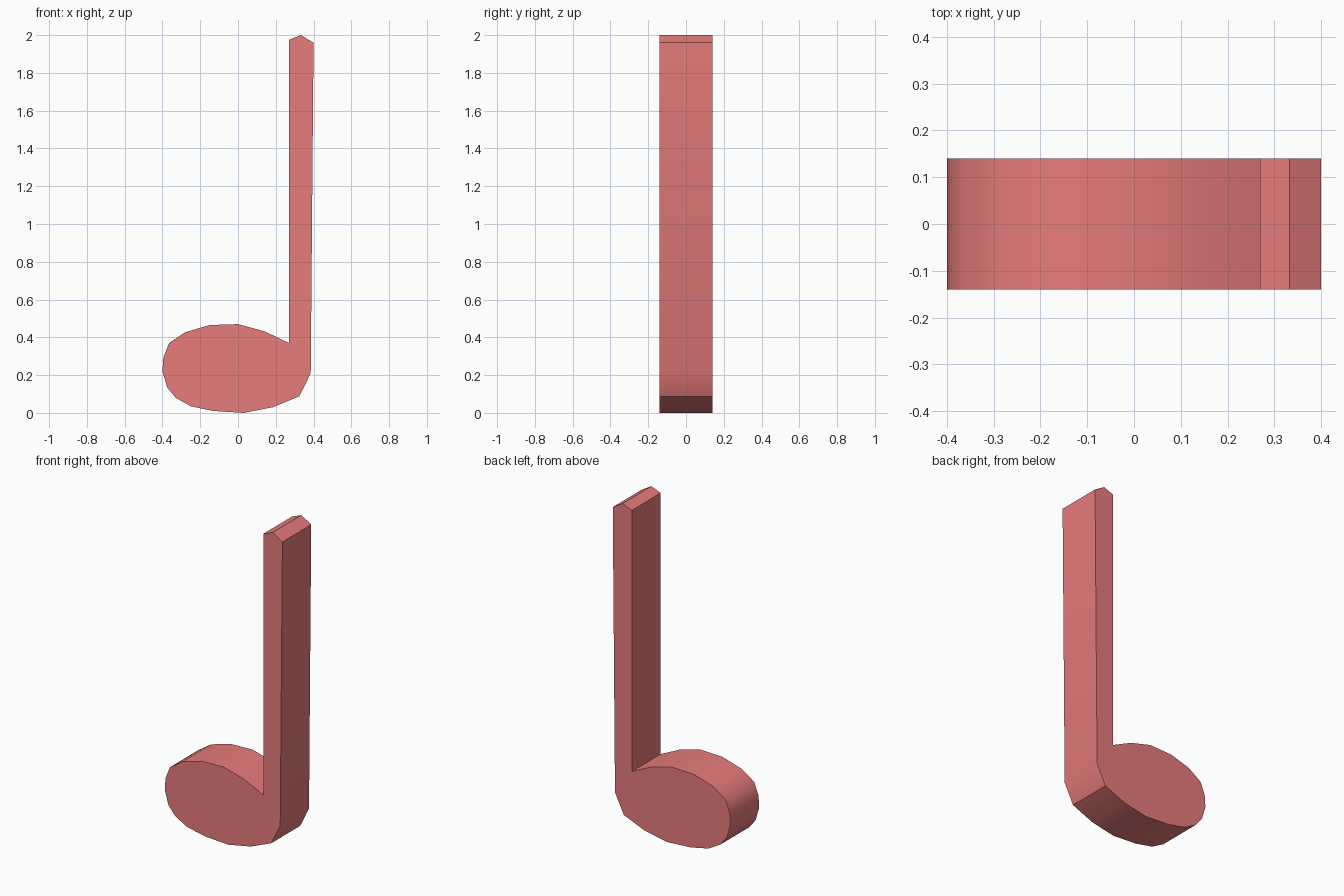
import bpy, bmesh, math

if "Cube" in bpy.data.objects:
    bpy.data.objects.remove(bpy.data.objects["Cube"])

HALF_DEPTH = 0.14

# Outline of head and stem in the x-z plane, clockwise from the inner corner
OUTLINE = [
    (0.27, 0.37), (0.27, 1.975), (0.333, 2.0), (0.40, 1.96),      # stem
    (0.385, 0.21), (0.325, 0.088), (0.185, 0.03), (0.03, 0.0),    # right and underside
    (-0.13, 0.01), (-0.25, 0.035), (-0.33, 0.08), (-0.375, 0.135),
    (-0.40, 0.22), (-0.395, 0.295), (-0.365, 0.37),               # left end
    (-0.28, 0.427), (-0.15, 0.465), (0.0, 0.47), (0.14, 0.432),   # top of head
]

# Extrude the outline into a slab
bm = bmesh.new()
front = bm.faces.new([bm.verts.new((x, -HALF_DEPTH, z)) for x, z in OUTLINE])
ext = bmesh.ops.extrude_face_region(bm, geom=[front], use_keep_orig=True)
moved = [g for g in ext["geom"] if isinstance(g, bmesh.types.BMVert)]
bmesh.ops.translate(bm, verts=moved, vec=(0, 2 * HALF_DEPTH, 0))
bmesh.ops.recalc_face_normals(bm, faces=bm.faces)

mesh = bpy.data.meshes.new("quarter_note")
bm.to_mesh(mesh)
bm.free()
note = bpy.data.objects.new("quarter_note", mesh)
bpy.context.collection.objects.link(note)

# Coral red
mat = bpy.data.materials.new("coral_red")
mat.diffuse_color = (0.80, 0.20, 0.20, 1)
mat.use_nodes = True
mat.node_tree.nodes["Principled BSDF"].inputs["Base Color"].default_value = mat.diffuse_color
mesh.materials.append(mat)

# Smooth rim, crisp caps and corners
bpy.context.view_layer.objects.active = note
note.select_set(True)
bpy.ops.object.shade_smooth_by_angle(angle=math.radians(35))
